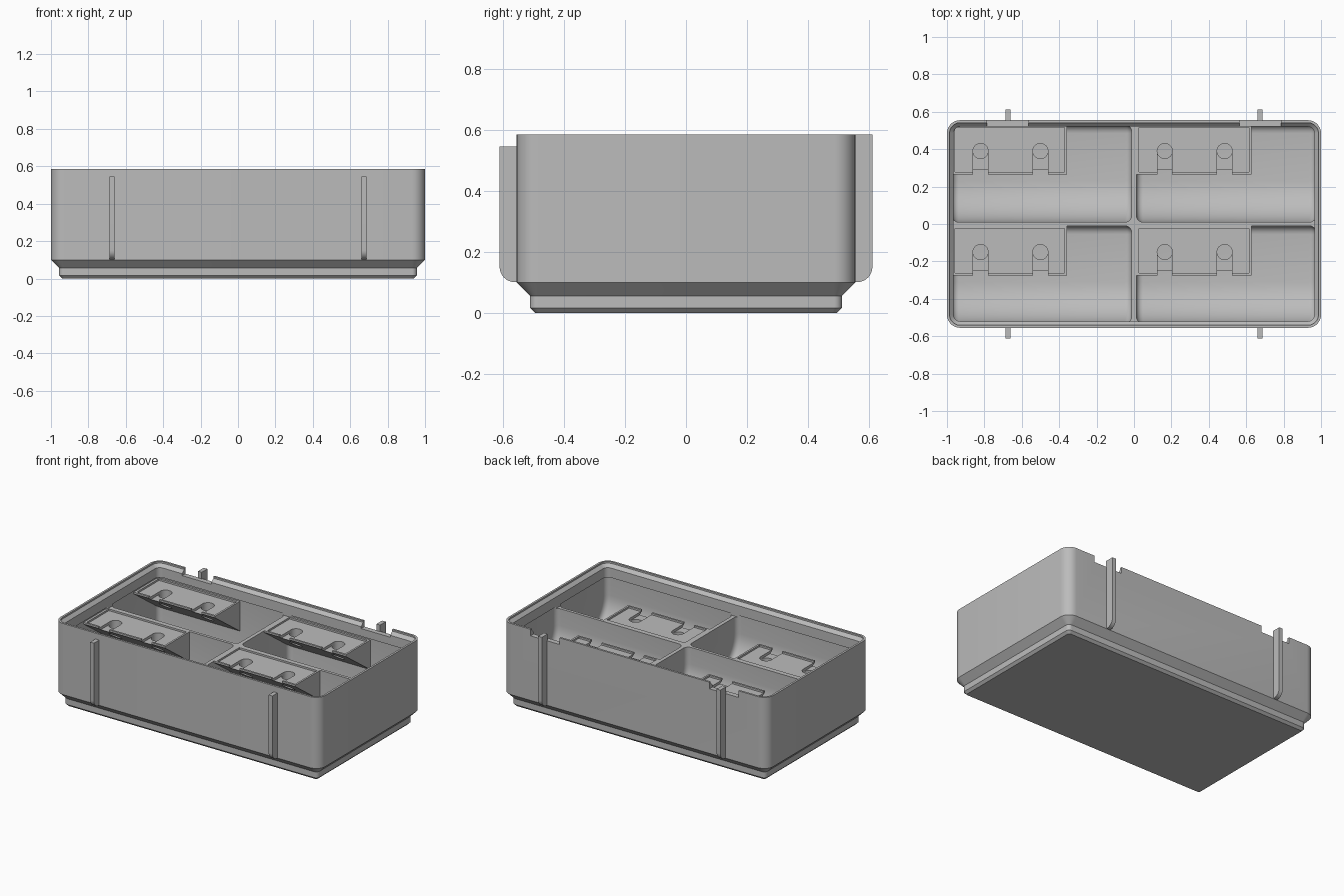
import bpy, bmesh, math
from mathutils import Vector

if "Cube" in bpy.data.objects:
    bpy.data.objects.remove(bpy.data.objects["Cube"])

HX, HY, TOP = 1.0, 0.555, 0.585   # outer half sizes and height
DECK = 0.475                      # height of dividers and label shelves
FLOOR = 0.14

grey = bpy.data.materials.new("grey plastic")
grey.diffuse_color = (0.5, 0.5, 0.5, 1)
grey.use_nodes = True
grey.node_tree.nodes["Principled BSDF"].inputs["Base Color"].default_value = grey.diffuse_color


def add(name, bm):
    bmesh.ops.recalc_face_normals(bm, faces=bm.faces)
    me = bpy.data.meshes.new(name)
    bm.to_mesh(me)
    bm.free()
    me.materials.append(grey)
    ob = bpy.data.objects.new(name, me)
    bpy.context.collection.objects.link(ob)
    return ob


def loft(rings):
    """Skin closed rings of points and cap both ends."""
    bm = bmesh.new()
    vs = [[bm.verts.new(p) for p in r] for r in rings]
    n = len(vs[0])
    for a, b in zip(vs, vs[1:]):
        for i in range(n):
            bm.faces.new((a[i], a[(i + 1) % n], b[(i + 1) % n], b[i]))
    bm.faces.new(vs[0])
    bm.faces.new(vs[-1])
    return bm


def round_ring(inset, z, seg=8):
    """Rounded rectangle, inset from the outer wall."""
    r = max(0.07 - inset, 0.015)
    hx, hy = HX - inset - r, HY - inset - r
    pts = []
    for k, (sx, sy) in enumerate(((1, 1), (-1, 1), (-1, -1), (1, -1))):
        for i in range(seg + 1):
            a = math.pi / 2 * (k + i / seg)
            pts.append((sx * hx + r * math.cos(a), sy * hy + r * math.sin(a), z))
    return pts


def arc(cy, cz, r, a0, a1, seg):
    return [(cy + r * math.cos(math.radians(a0 + (a1 - a0) * i / seg)),
             cz + r * math.sin(math.radians(a0 + (a1 - a0) * i / seg)))
            for i in range(seg + 1)]


def extrude_x(profile, x0, x1):
    return loft([[(x, y, z) for y, z in profile] for x in (x0, x1)])


def box(x0, x1, y0, y1, z0, z1):
    return extrude_x([(y0, z0), (y1, z0), (y1, z1), (y0, z1)], x0, x1)


def cut(ob, bm):
    cutter = add("cutter", bm)
    cutter.hide_render = True
    m = ob.modifiers.new("cut", 'BOOLEAN')
    m.operation, m.solver, m.object = 'DIFFERENCE', 'EXACT', cutter
    bpy.context.view_layer.objects.active = ob
    bpy.ops.object.modifier_apply(modifier=m.name)
    bpy.data.objects.remove(cutter)


def smooth(ob):
    bpy.ops.object.select_all(action='DESELECT')
    ob.select_set(True)
    bpy.context.view_layer.objects.active = ob
    bpy.ops.object.shade_smooth_by_angle(angle=math.radians(30))


# Bin body with stepped foot
body = add("bin_body", loft([round_ring(i, z) for i, z in (
    (0.06, 0), (0.044, 0.016), (0.044, 0.056), (0, 0.1), (0, TOP))]))

# Compartments: scooped front, small fillet at the back, rounded ends
X_CELLS = ((-0.9725, -0.0125), (0.0125, 0.9725))
Y_CELLS = ((-0.53, -0.01), (0.01, 0.53))
for y0, y1 in Y_CELLS:
    rs, rb, zt = 0.22, 0.045, DECK + 0.012
    prof = ([(y0, zt)] + arc(y0 + rs, FLOOR + rs, rs, 180, 270, 12)
            + arc(y1 - rb, FLOOR + rb, rb, 270, 360, 5) + [(y1, zt)])
    for x0, x1 in X_CELLS:
        bm = extrude_x(prof, x0, x1)
        ends = [e for e in bm.edges
                if abs(e.verts[0].co.x - e.verts[1].co.x) < 1e-5
                and min(v.co.z for v in e.verts) < zt - 1e-4]
        bmesh.ops.recalc_face_normals(bm, faces=bm.faces)
        bmesh.ops.bevel(bm, geom=ends, offset=0.035, segments=4,
                        profile=0.5, affect='EDGES', clamp_overlap=False)
        cut(body, bm)

# Stacking lip around the rim
cut(body, loft([round_ring(i, z) for i, z in (
    (0.035, DECK), (0.035, 0.553), (0.014, 0.574), (0.014, TOP + 0.05))]))

# Notches in the back of the lip
for s in (-1, 1):
    cut(body, box(s * 0.675 - 0.11, s * 0.675 + 0.11, 0.49, 0.6, 0.54, 0.7))
smooth(body)

# Label shelves: wedge bracket, recessed tray, two keyhole slots
for row, (y0, y1) in zip(("front", "back"), Y_CELLS):
    yf = y1 - 0.265
    for side, (x0, x1) in zip(("left", "right"), X_CELLS):
        xe = x0 + 0.615
        shelf = add(f"label_shelf_{row}_{side}", extrude_x(
            [(yf, DECK), (yf, DECK - 0.012), (y1 + 0.004, DECK - 0.205),
             (y1 + 0.004, DECK)], x0 - 0.003, xe))
        cut(shelf, box(x0 + 0.015, xe - 0.013, yf + 0.013, y1 - 0.014,
                       DECK - 0.012, DECK + 0.1))
        for hx in (x0 + 0.152, x0 + 0.472):
            hy = y1 - 0.14
            cut(shelf, box(hx - 0.04, hx + 0.04, yf - 0.05, hy,
                           DECK - 0.03, DECK + 0.1))
            cut(shelf, loft([[(hx + 0.0405 * math.cos(a * math.pi / 16),
                               hy + 0.0405 * math.sin(a * math.pi / 16), z)
                              for a in range(32)] for z in (0.1, 0.6)]))
        smooth(shelf)

# Vertical ribs outside the front and back walls
for name, sy, zt in (("front", -1, 0.545), ("back", 1, TOP)):
    for side, sx in (("left", -1), ("right", 1)):
        prof = ([(0.55, zt), (0.55, 0.101)] + arc(0.561, 0.151, 0.05, 270, 360, 8)
                + [(0.611, zt)])
        rib = add(f"{name}_rib_{side}", extrude_x(
            [(sy * y, z) for y, z in prof], sx * 0.673 - 0.014, sx * 0.673 + 0.014))
        smooth(rib)
